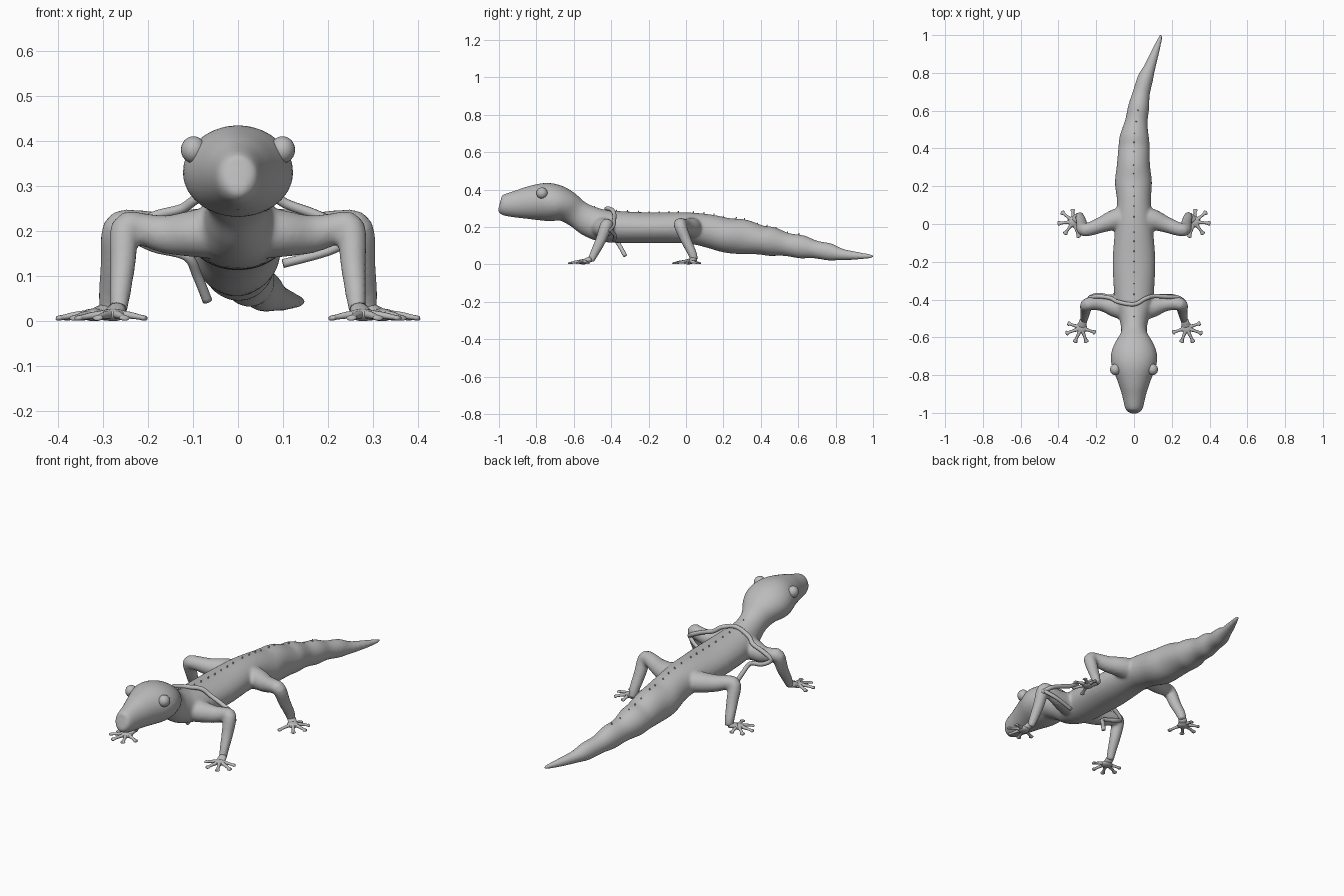
import bpy, bmesh, math
from mathutils import Vector

skin = bpy.data.materials.new("plain grey")
skin.diffuse_color = (0.5, 0.5, 0.5, 1)


def spline(rows, steps):
    """Catmull-Rom through rows of numbers."""
    out = []
    n = len(rows)
    for i in range(n - 1):
        a, b, c, d = rows[max(i - 1, 0)], rows[i], rows[i + 1], rows[min(i + 2, n - 1)]
        for s in range(steps):
            t = s / steps
            out.append([0.5 * (2 * q + (r - p) * t + (2 * p - 5 * q + 4 * r - w) * t * t
                               + (3 * q - p - 3 * r + w) * t ** 3)
                        for p, q, r, w in zip(a, b, c, d)])
    out.append(list(rows[-1]))
    return out


def loft(bm, rows, steps=4, sides=16, up=(0, 0, 1)):
    """Closed tube through rows of x, y, z, half width, half height."""
    pts = spline(rows, steps)
    u = Vector(up)
    rings = []
    for i, p in enumerate(pts):
        t = (Vector(pts[min(i + 1, len(pts) - 1)][:3]) - Vector(pts[max(i - 1, 0)][:3])).normalized()
        u = (u - t * u.dot(t)).normalized()
        side = t.cross(u)
        w, h = max(p[3], 0.002), max(p[4], 0.002)
        ring = []
        for k in range(sides):
            a = 2 * math.pi * k / sides
            ring.append(bm.verts.new(Vector(p[:3]) + side * (w * math.cos(a)) + u * (h * math.sin(a))))
        rings.append(ring)
    for r0, r1 in zip(rings, rings[1:]):
        for k in range(sides):
            j = (k + 1) % sides
            bm.faces.new((r0[k], r0[j], r1[j], r1[k]))
    bm.faces.new(rings[0][::-1])
    bm.faces.new(rings[-1])


def ball(bm, centre, scale, seg=20):
    made = bmesh.ops.create_uvsphere(bm, u_segments=seg, v_segments=seg // 2, radius=1)
    for v in made["verts"]:
        v.co = Vector([c + s * q for c, s, q in zip(centre, scale, v.co)])


def finish(bm, name):
    bmesh.ops.recalc_face_normals(bm, faces=bm.faces)
    for f in bm.faces:
        f.smooth = True
    me = bpy.data.meshes.new(name)
    bm.to_mesh(me)
    bm.free()
    me.materials.append(skin)
    ob = bpy.data.objects.new(name, me)
    bpy.context.collection.objects.link(ob)
    return ob


def flip(rows, s):
    return [(r[0] * s,) + tuple(r[1:]) for r in rows]


# head, trunk and tail: x, y, half width, top z, bottom z
profile = [
    (0, -0.998, 0.022, 0.345, 0.29), (0, -0.98, 0.045, 0.37, 0.262), (0, -0.90, 0.065, 0.397, 0.248),
    (0, -0.83, 0.088, 0.42, 0.24), (0, -0.75, 0.118, 0.436, 0.232), (0, -0.69, 0.122, 0.425, 0.23),
    (0, -0.64, 0.105, 0.395, 0.225), (0, -0.58, 0.07, 0.345, 0.195), (0, -0.51, 0.075, 0.312, 0.145),
    (0, -0.42, 0.10, 0.29, 0.118), (0, -0.20, 0.113, 0.278, 0.113), (0, 0.0, 0.098, 0.278, 0.113),
    (0, 0.12, 0.09, 0.268, 0.09), (-0.003, 0.22, 0.098, 0.248, 0.062), (-0.003, 0.31, 0.088, 0.24, 0.054),
    (0, 0.40, 0.083, 0.208, 0.052), (0.002, 0.46, 0.078, 0.20, 0.044), (0.012, 0.54, 0.06, 0.168, 0.044),
    (0.025, 0.62, 0.056, 0.156, 0.031), (0.038, 0.69, 0.046, 0.128, 0.032), (0.06, 0.77, 0.042, 0.112, 0.02),
    (0.083, 0.83, 0.031, 0.085, 0.022), (0.112, 0.91, 0.022, 0.068, 0.025), (0.145, 1.0, 0.009, 0.052, 0.034)]
bm = bmesh.new()
body_rows = [(x, y, (t + b) / 2, w, (t - b) / 2) for x, y, w, t, b in profile]
loft(bm, body_rows, 4, 28)

# legs, merged into the body
front_leg = [(0.0, -0.45, 0.20, 0.07, 0.065), (0.09, -0.44, 0.195, 0.058, 0.054), (0.16, -0.425, 0.193, 0.04, 0.043),
             (0.215, -0.42, 0.205, 0.035, 0.036), (0.25, -0.428, 0.205, 0.034, 0.034),
             (0.256, -0.455, 0.13, 0.029, 0.029), (0.262, -0.49, 0.06, 0.023, 0.024), (0.266, -0.51, 0.018, 0.02, 0.018)]
hind_leg = [(0.0, 0.03, 0.195, 0.07, 0.06), (0.09, 0.025, 0.197, 0.058, 0.054), (0.17, -0.003, 0.20, 0.043, 0.043),
            (0.23, -0.025, 0.212, 0.037, 0.036), (0.268, -0.03, 0.205, 0.034, 0.034),
            (0.276, 0.0, 0.13, 0.029, 0.03), (0.285, 0.033, 0.06, 0.024, 0.026), (0.288, 0.045, 0.02, 0.021, 0.02)]
for s in (1, -1):
    loft(bm, flip(front_leg, s), 4, 16)
    loft(bm, flip(hind_leg, s), 4, 16)
body = finish(bm, "body_and_legs")
mod = body.modifiers.new("merge", 'REMESH')
mod.mode = 'VOXEL'
mod.voxel_size = 0.008
mod.use_smooth_shade = True
mod = body.modifiers.new("soften", 'SMOOTH')
mod.factor = 0.5
mod.iterations = 5

# feet: flat palm and five toes with round pads
feet = {
    "front_foot": ((0.268, -0.51), (0.278, -0.55),
                   [(0.352, -0.525), (0.362, -0.58), (0.315, -0.628), (0.25, -0.628), (0.203, -0.575)]),
    "hind_foot": ((0.288, 0.045), (0.32, 0.012),
                  [(0.325, 0.08), (0.385, 0.065), (0.405, 0.003), (0.368, -0.055), (0.29, -0.072)])}
for name, (ankle, palm, tips) in feet.items():
    for s in (1, -1):
        bm = bmesh.new()
        ball(bm, (palm[0] * s, palm[1], 0.014), (0.03, 0.03, 0.014))
        loft(bm, flip([(*ankle, 0.028, 0.02, 0.016), (*palm, 0.014, 0.024, 0.012)], s), 3, 12)
        for tx, ty in tips:
            dx, dy = tx - palm[0], ty - palm[1]
            toe = [(palm[0] + dx * f, palm[1] + dy * f, z, w, h) for f, z, w, h in
                   ((0.1, 0.016, 0.013, 0.01), (0.5, 0.013, 0.008, 0.008), (0.78, 0.009, 0.008, 0.006),
                    (0.9, 0.007, 0.013, 0.006), (0.98, 0.006, 0.009, 0.005), (1.0, 0.006, 0.003, 0.002))]
            loft(bm, flip(toe, s), 3, 10)
        finish(bm, ("right_" if s > 0 else "left_") + name)

# eyes
for s, name in ((1, "right_eye"), (-1, "left_eye")):
    bm = bmesh.new()
    ball(bm, (0.099 * s, -0.77, 0.381), (0.028, 0.03, 0.03), 24)
    finish(bm, name)

# cord draped over the shoulders, with one hanging end
path = [(-0.068, -0.325, 0.045), (-0.09, -0.355, 0.10), (-0.115, -0.385, 0.145), (-0.19, -0.375, 0.165),
        (-0.235, -0.39, 0.195), (-0.19, -0.383, 0.232), (-0.125, -0.392, 0.25), (-0.085, -0.412, 0.275),
        (0.0, -0.425, 0.298), (0.06, -0.395, 0.292), (0.105, -0.382, 0.262), (0.17, -0.385, 0.238),
        (0.23, -0.388, 0.21), (0.262, -0.408, 0.185)]
bm = bmesh.new()
loft(bm, [(*p, 0.011, 0.011) for p in path], 5, 12, (1, 0, 0))
loft(bm, [(0.262, -0.405, 0.185, 0.01, 0.01), (0.2, -0.38, 0.155, 0.01, 0.01), (0.1, -0.385, 0.128, 0.01, 0.01)], 5, 12)
ball(bm, (0.262, -0.412, 0.185), (0.014, 0.014, 0.014))
finish(bm, "shoulder_cord")

# row of tiny spines along the back
bm = bmesh.new()
line = spline(body_rows, 4)
for i in range(22):
    y = -0.60 + i * 0.057
    p = min(line, key=lambda r: abs(r[1] - y))
    top = p[2] + p[4]
    loft(bm, [(p[0], p[1], top - 0.008, 0.005, 0.005), (p[0], p[1] + 0.004, top + 0.008, 0.002, 0.002)], 1, 6, (1, 0, 0))
finish(bm, "back_spines")
